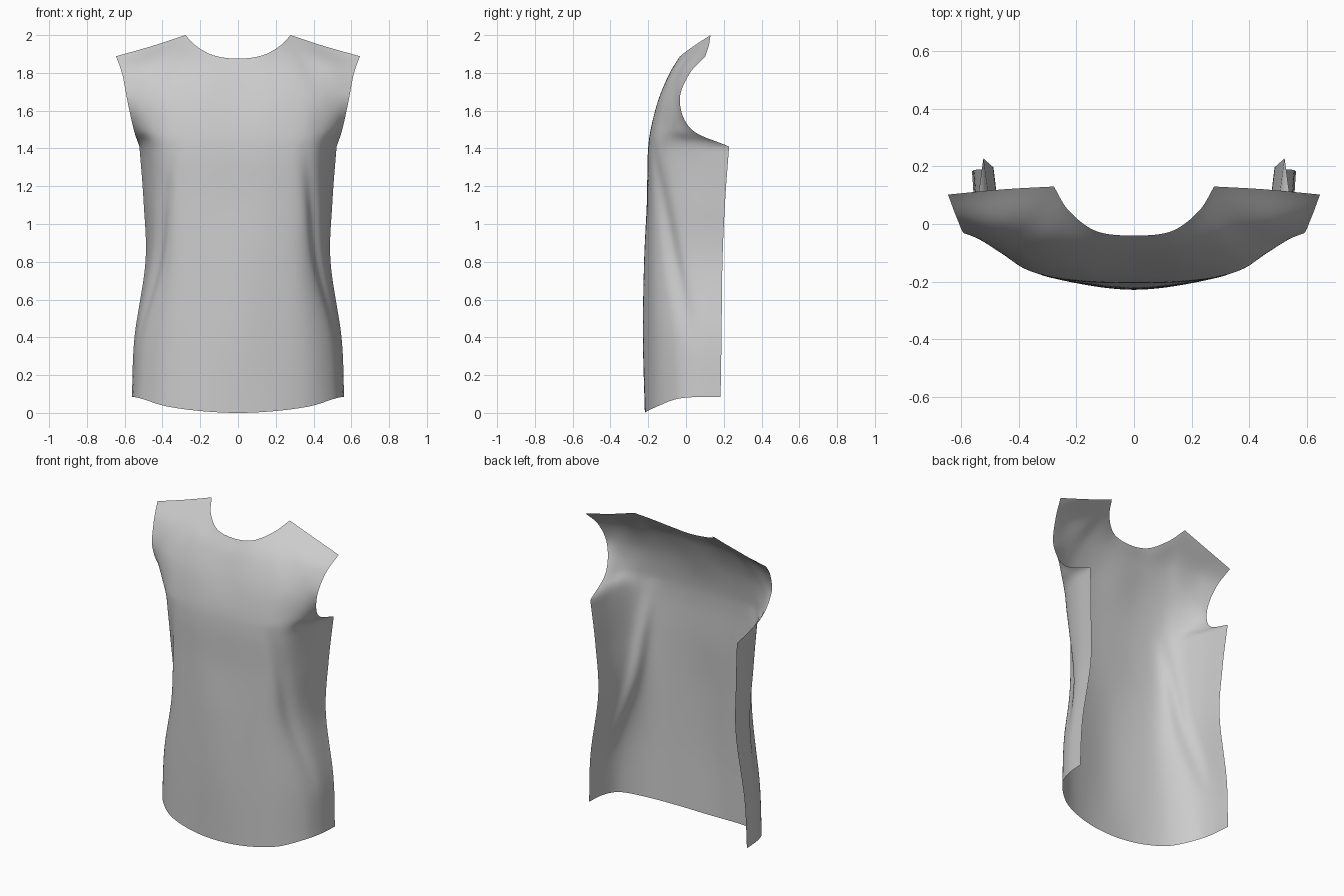
import bpy, math
from mathutils import Vector as V

# Body cross-sections (right half, centre to side seam): height, then (x, y)
body = [
    (0.40, [(0, -.228), (.19, -.207), (.36, -.160), (.475, -.070), (.530, .045), (.548, .188)]),
    (0.80, [(0, -.222), (.19, -.204), (.335, -.165), (.420, -.080), (.468, .040), (.490, .193)]),
    (1.12, [(0, -.207), (.19, -.199), (.34, -.166), (.425, -.085), (.475, .045), (.500, .207)]),
]
# Curved hem
hem = [(0, -.218, 0), (.2, -.203, .010), (.38, -.150, .035), (.5, -.055, .072), (.548, .050, .084), (.562, .183, .085)]
# Armpit row up to neckline and shoulder
yoke = [
    [(0, -.203, 1.36), (.19, -.198, 1.36), (.345, -.171, 1.36), (.435, -.100, 1.37), (.492, .040, 1.39), (.522, .228, 1.41)],
    [(0, -.187, 1.50), (.19, -.184, 1.50), (.345, -.162, 1.50), (.440, -.115, 1.50), (.505, -.055, 1.50), (.552, .030, 1.50)],
    [(0, -.145, 1.65), (.18, -.145, 1.66), (.33, -.125, 1.67), (.430, -.092, 1.68), (.515, -.060, 1.67), (.585, -.033, 1.65)],
    [(0, -.090, 1.79), (.16, -.085, 1.80), (.285, -.055, 1.83), (.370, -.015, 1.85), (.490, -.003, 1.83), (.612, .015, 1.79)],
    [(0, -.040, 1.875), (.13, -.025, 1.893), (.225, .045, 1.945), (.278, .130, 2.0), (.455, .120, 1.942), (.645, .102, 1.888)],
]
rows = [hem] + [[(x, y, z) for x, y in pts] for z, pts in body] + yoke
# Mirror every row to full width
net = [[V((-x, y, z)) for x, y, z in r[:0:-1]] + [V(p) for p in r] for r in rows]


def spline(p, steps, corners=()):
    """Smooth curve through p, with sharp turns at the corner indices."""
    n, out = len(p), []
    for i in range(n - 1):
        d = p[i + 1] - p[i]
        a = d if i == 0 or i in corners else (p[i + 1] - p[i - 1]) / 2
        b = d if i + 2 == n or i + 1 in corners else (p[i + 2] - p[i]) / 2
        for k in range(steps):
            t = k / steps
            out.append(p[i] + a * (t - 2 * t**2 + t**3) + d * (3 * t**2 - 2 * t**3) + b * (t**3 - t**2))
    return out + [p[-1].copy()]


STEPS = 10
cols = [spline([r[c] for r in net], STEPS, (4,) if c in (0, 10) else ()) for c in range(11)]
nr = len(cols[0])
verts, faces = [], []
for j in range(nr):
    line = spline([c[j] for c in cols], STEPS, (2, 8) if j == nr - 1 else ())
    for i, p in enumerate(line):
        # Diagonal drape fold from the chest down to the side
        s = abs(i / STEPS - 5)
        if 0.35 < p.z < 1.45:
            w = math.sin(math.pi * (p.z - 0.35) / 1.1)
            g = w * math.exp(-((s - 2.1 - (1.4 - p.z) * 1.7) / 0.38) ** 2)
            p += V((-math.copysign(0.014, p.x) * g, 0.016 * g, 0))
        verts.append(p)
nc = len(verts) // nr
for j in range(nr - 1):
    for i in range(nc - 1):
        a = j * nc + i
        faces.append((a, a + 1, a + nc + 1, a + nc))

# Front panel of the sleeveless shirt
mesh = bpy.data.meshes.new("shirt_front_panel")
mesh.from_pydata(verts, [], faces)
mesh.shade_smooth()
obj = bpy.data.objects.new("shirt_front_panel", mesh)
bpy.context.collection.objects.link(obj)
